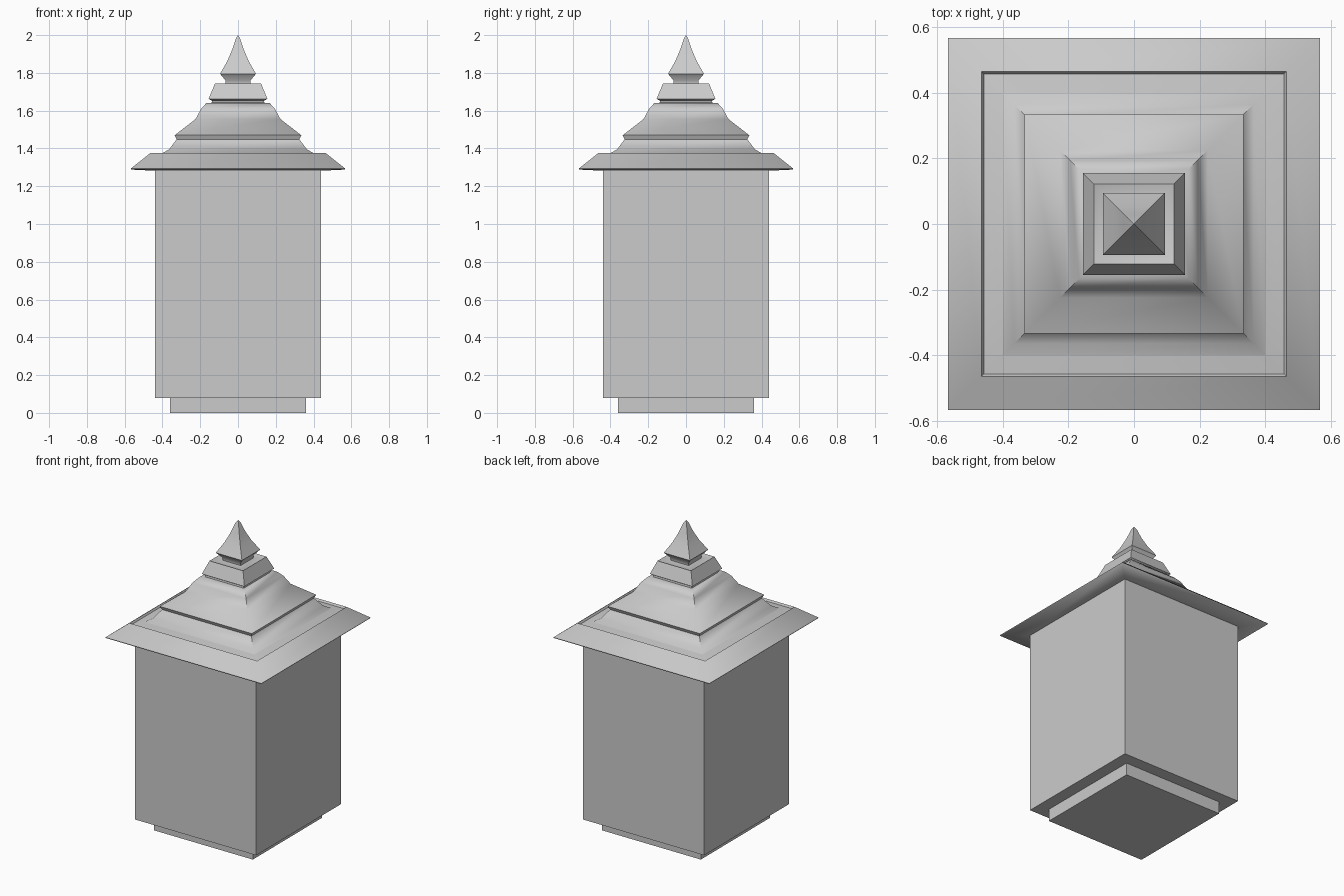
import bpy, bmesh, math

if "Cube" in bpy.data.objects:
    bpy.data.objects.remove(bpy.data.objects["Cube"])


def square_loft(name, profile, cap_bottom=False, angle=60):
    """Stack square rings given as (half width, height); half width 0 makes a tip."""
    bm = bmesh.new()
    rings = []
    for r, z in profile:
        if r == 0:
            rings.append([bm.verts.new((0, 0, z))])
        else:
            rings.append([bm.verts.new((sx * r, sy * r, z))
                          for sx, sy in ((-1, -1), (1, -1), (1, 1), (-1, 1))])
    for a, b in zip(rings, rings[1:]):
        for i in range(4):
            j = (i + 1) % 4
            if len(b) == 1:
                bm.faces.new((a[i], a[j], b[0]))
            else:
                bm.faces.new((a[i], a[j], b[j], b[i]))
    if cap_bottom:
        bm.faces.new(rings[0][::-1])
    mesh = bpy.data.meshes.new(name)
    bm.to_mesh(mesh)
    bm.free()
    ob = bpy.data.objects.new(name, mesh)
    bpy.context.collection.objects.link(ob)
    bpy.ops.object.select_all(action='DESELECT')
    ob.select_set(True)
    bpy.context.view_layer.objects.active = ob
    bpy.ops.object.shade_smooth_by_angle(angle=math.radians(angle))
    return ob


# Plinth under the shaft
square_loft("plinth", [(0.36, 0), (0.36, 0.08)], cap_bottom=True)

# Square shaft with its overhanging underside
square_loft("shaft", [(0.36, 0.08), (0.44, 0.08), (0.44, 1.282)])

# Wide eave with a shallow groove behind its rim
square_loft("eave", [(0.44, 1.282), (0.565, 1.288), (0.568, 1.293), (0.465, 1.375),
                     (0.458, 1.362), (0.40, 1.375)])

# Swept roof with overhanging middle lip
square_loft("roof", [(0.40, 1.375), (0.365, 1.395), (0.325, 1.448), (0.335, 1.47),
                     (0.225, 1.555), (0.195, 1.61), (0.168, 1.64), (0.14, 1.642)])

# Collar below the finial
square_loft("collar", [(0.14, 1.642), (0.138, 1.652), (0.155, 1.663), (0.122, 1.745),
                       (0.105, 1.738), (0.065, 1.742)])

# Pointed finial
square_loft("finial", [(0.065, 1.742), (0.066, 1.76), (0.095, 1.795), (0.058, 1.86),
                       (0.032, 1.92), (0.012, 1.98), (0, 2.0)])
